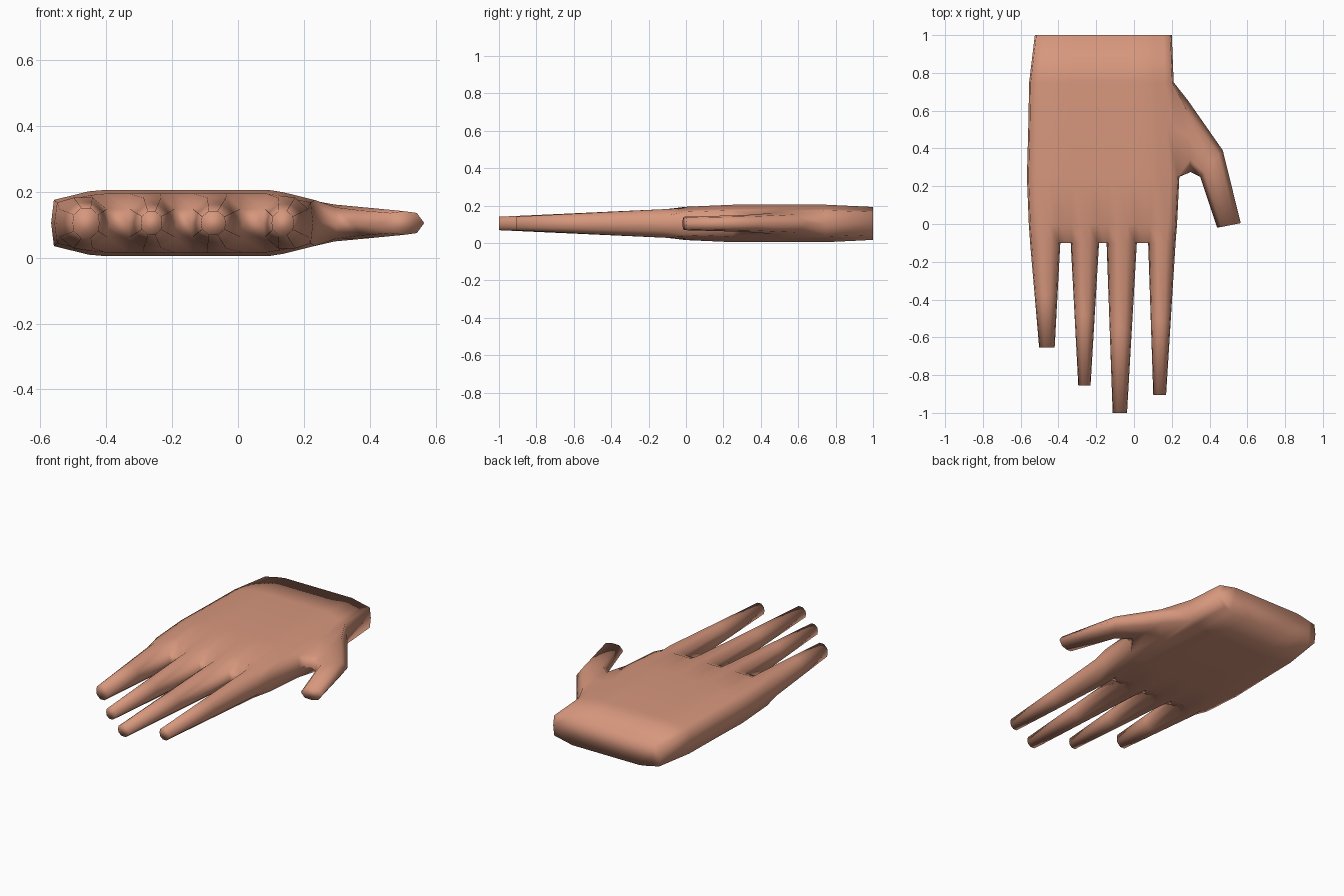
import bpy, bmesh

if "Cube" in bpy.data.objects:
    bpy.data.objects.remove(bpy.data.objects["Cube"])

MID = 0.105          # height of the hand's centre plane
bm = bmesh.new()


def vert(x, y, z):
    return bm.verts.new((x, y, z))


def bridge(a, b, skip=()):
    """Join two closed rings with quads."""
    n = len(a)
    for i in range(n):
        if i not in skip:
            k = (i + 1) % n
            bm.faces.new((a[i], a[k], b[k], b[i]))


def lerp(a, b, t):
    return a + (b - a) * t


# Finger data: root left/right, tip left/right, tip y, tip half thickness
fingers = [
    (-0.55, -0.39, -0.502, -0.42, -0.655, 0.046),
    (-0.335, -0.185, -0.295, -0.23, -0.855, 0.036),
    (-0.145, 0.015, -0.113, -0.037, -1.0, 0.036),
    (0.075, 0.22, 0.102, 0.17, -0.905, 0.037),
]
ROOT_Y = -0.1
ROOT_H = 0.077
# Across one finger: position along its width, share of its half thickness
ACROSS = [(0.05, 0.55), (0.32, 1.0), (0.68, 1.0), (0.95, 0.55)]

# Palm sections: y, left, right, half thickness
sections = [
    (1.0, -0.525, 0.20, 0.088),
    (0.75, -0.555, 0.21, 0.1),
    (0.5, -0.56, 0.225, 0.1),
    (0.25, -0.567, 0.24, 0.1),
    (0.0, -0.557, 0.228, 0.089),
    (ROOT_Y, -0.55, 0.22, ROOT_H),
]

# Palm: rings of 34 points, columns lined up with the fingers
rings = []
for y, left, right, half in sections:
    top = []
    for rl, rr, *_ in fingers:
        for t, share in ACROSS:
            u = (lerp(rl, rr, t) + 0.55) / 0.77
            x = lerp(left, right, u)
            if y != ROOT_Y:
                share = min(1.0, 0.68 + 0.32 * min(x - left, right - x) / 0.13)
            top.append((x, half * share))
    ring = [vert(x, y, MID + h) for x, h in top]
    ring.append(vert(right, y, MID))
    ring += [vert(x, y, MID - h) for x, h in reversed(top)]
    ring.append(vert(left, y, MID))
    rings.append(ring)

for j in range(len(rings) - 1):
    # leave a hole in the right side where the thumb grows out
    bridge(rings[j], rings[j + 1], skip=(15, 16) if j in (1, 2) else ())
bm.faces.new(rings[0])                        # wrist end

# Fingers grown from the front of the palm
end = rings[-1]
mids = []
for i, (rl, rr, tl, tr, ty, th) in enumerate(fingers):
    lmid = end[33] if i == 0 else vert(rl, ROOT_Y, MID)
    rmid = end[16] if i == 3 else vert(rr, ROOT_Y, MID)
    mids.append((lmid, rmid))
    upper = end[4 * i:4 * i + 4]
    lower = [end[32 - k] for k in range(4 * i, 4 * i + 4)]
    prev = upper + [rmid] + lower[::-1] + [lmid]
    for s in (0.5, 1.0):
        y = lerp(ROOT_Y, ty, s)
        l, r, h = lerp(rl, tl, s), lerp(rr, tr, s), lerp(ROOT_H, th, s)
        ring = [vert(lerp(l, r, t), y, MID + h * f) for t, f in ACROSS]
        ring.append(vert(r, y, MID))
        ring += [vert(lerp(l, r, t), y, MID - h * f) for t, f in ACROSS[::-1]]
        ring.append(vert(l, y, MID))
        bridge(prev, ring)
        prev = ring
    bm.faces.new(prev)

# Webs between the fingers
for i in range(3):
    a, b = 4 * i + 3, 4 * i + 4
    r, l = mids[i][1], mids[i + 1][0]
    bm.faces.new((end[a], end[b], l, r))
    bm.faces.new((r, l, end[32 - b], end[32 - a]))

# Thumb: outer point, inner point, half thickness of each section
prev = [rings[1][15], rings[2][15], rings[3][15], rings[3][16],
        rings[3][17], rings[2][17], rings[1][17], rings[1][16]]
thumb = [
    ((0.285, 0.655), (0.30, 0.275), 0.056),
    ((0.47, 0.39), (0.35, 0.25), 0.045),
    ((0.565, 0.005), (0.44, -0.02), 0.036),
]
for o, n, h in thumb:
    ring = []
    for t, f in ((0.18, 0.85), (0.5, 1), (0.82, 0.85), (1, 0),
                 (0.82, -0.85), (0.5, -1), (0.18, -0.85), (0, 0)):
        ring.append(vert(lerp(o[0], n[0], t), lerp(o[1], n[1], t), MID + h * f))
    bridge(prev, ring)
    prev = ring
bm.faces.new(prev)

bmesh.ops.recalc_face_normals(bm, faces=bm.faces[:])
for f in bm.faces:
    f.smooth = True

mesh = bpy.data.meshes.new("hand")
bm.to_mesh(mesh)
bm.free()
skin = bpy.data.materials.new("skin")
skin.diffuse_color = (0.68, 0.31, 0.205, 1)
skin.use_nodes = True
skin.node_tree.nodes["Principled BSDF"].inputs["Base Color"].default_value = skin.diffuse_color
mesh.materials.append(skin)
hand = bpy.data.objects.new("hand", mesh)
bpy.context.collection.objects.link(hand)
